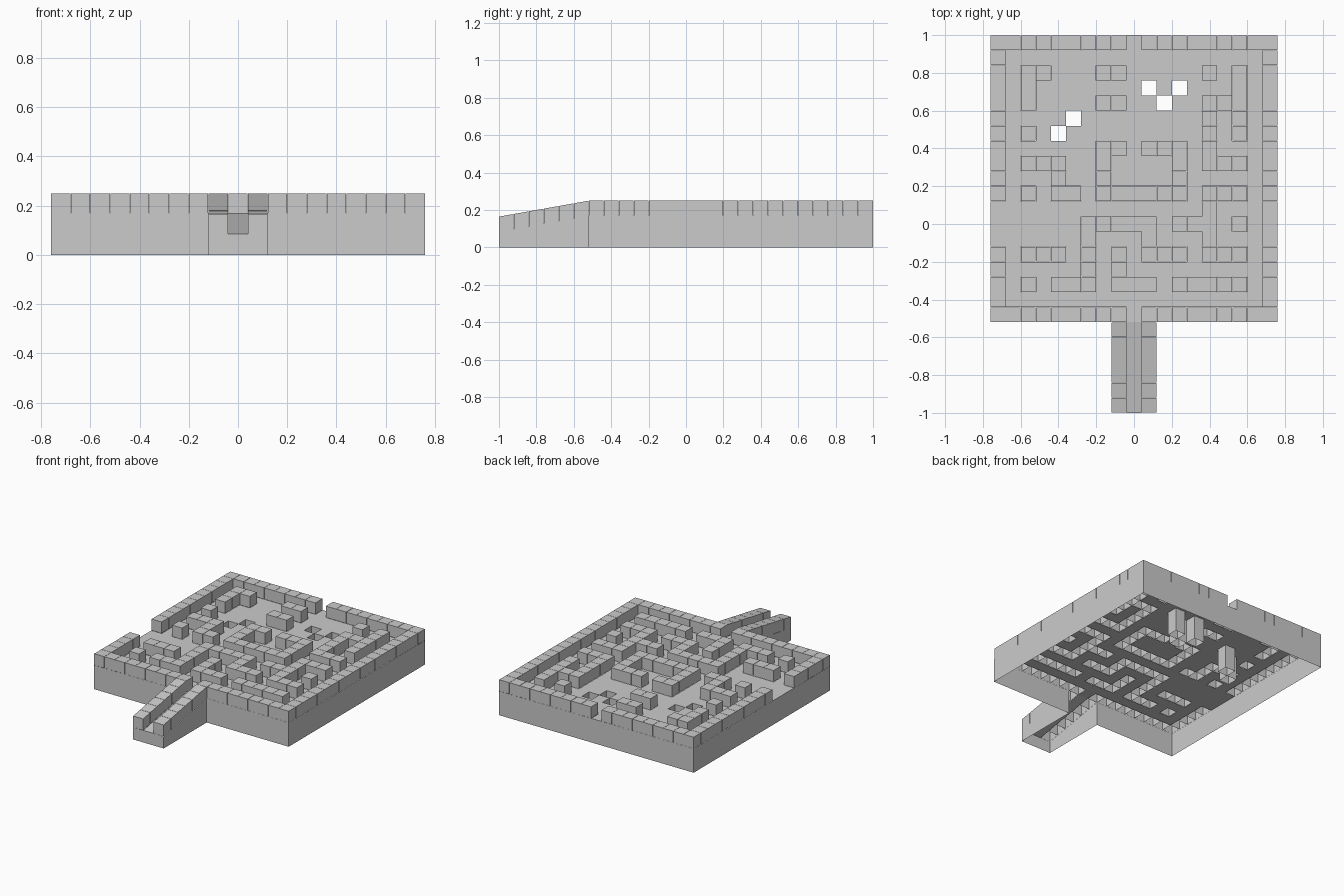
import bpy, bmesh

if "Cube" in bpy.data.objects:
    bpy.data.objects.remove(bpy.data.objects["Cube"])

C = 0.08            # cell size
FLOOR = 0.17        # floor level
WALL = 0.08         # wall height
GAP = 0.001         # hairline joint round each block

# Plan from back to front: # = wall block, o = open shaft, . = floor
PLAN = [
    "#########.#########",
    "#.................#",
    "#.##...##.....#.#.#",
    "#.#.......o.o...#.#",
    "#.#....##..o..###.#",
    "#....o........#.#.#",
    "#.#.o.........#.#.#",
    "#......##.###.#...#",
    "#.###..#....#.###.#",
    "#...#..#....#.....#",
    "#.#.##.######.###.#",
    "..............#...#",
    "......#####.###.#.#",
    "......#...#...#...#",
    "#.###.#.#.###.###.#",
    "#.....#.#.........#",
    "#.#.###.###.#####.#",
    "#.................#",
    "#########.#########",
] + [" " * 8 + "#.#" + " " * 8] * 6


def floor_z(y):
    """Floor height; slopes down along the entrance ramp."""
    return FLOOR - max(0.0, -0.52 - y) * 0.085 / 0.48


def quad(bm, pts):
    bm.faces.new([bm.verts.new(p) for p in pts])


def sides(bm, loop, low, high, inward=False):
    """Vertical faces along a clockwise loop."""
    for (ax, ay), (bx, by) in zip(loop, loop[1:] + loop[:1]):
        pts = [(ax, ay, low(ay)), (ax, ay, high(ay)),
               (bx, by, high(by)), (bx, by, low(by))]
        quad(bm, pts[::-1] if inward else pts)


def cap(bm, loop, z):
    quad(bm, [(x, y, z(y)) for x, y in reversed(loop)])


def ground(y):
    return 0.0


def top_z(y):
    return floor_z(y) + WALL


names = ("maze_floor", "maze_walls", "ramp_floor", "ramp_walls", "shafts", "outer_skirt")
parts = {n: bmesh.new() for n in names}

# Floor cells, wall blocks (open underneath) and shafts
for r, row in enumerate(PLAN):
    area = "maze" if r < 19 else "ramp"
    for c, kind in enumerate(row):
        if kind == " ":
            continue
        g = GAP if kind == "#" else 0.0
        x0, x1 = -0.76 + c * C + g, -0.76 + (c + 1) * C - g
        y1, y0 = 1 - r * C - g, 1 - (r + 1) * C + g
        loop = [(x0, y1), (x1, y1), (x1, y0), (x0, y0)]
        if kind == ".":
            cap(parts[area + "_floor"], loop, floor_z)
        elif kind == "#":
            sides(parts[area + "_walls"], loop, floor_z, top_z)
            cap(parts[area + "_walls"], loop, top_z)
        else:
            sides(parts["shafts"], loop, ground, floor_z, inward=True)

# Skirt round the outline, open beneath
outline = [(-0.76, 1), (0.76, 1), (0.76, -0.52), (0.12, -0.52), (0.12, -1),
           (-0.12, -1), (-0.12, -0.52), (-0.76, -0.52)]
sides(parts["outer_skirt"], outline, ground, floor_z)

for name, bm in parts.items():
    bmesh.ops.remove_doubles(bm, verts=bm.verts, dist=0.0003)
    mesh = bpy.data.meshes.new(name)
    bm.to_mesh(mesh)
    bm.free()
    bpy.context.collection.objects.link(bpy.data.objects.new(name, mesh))
